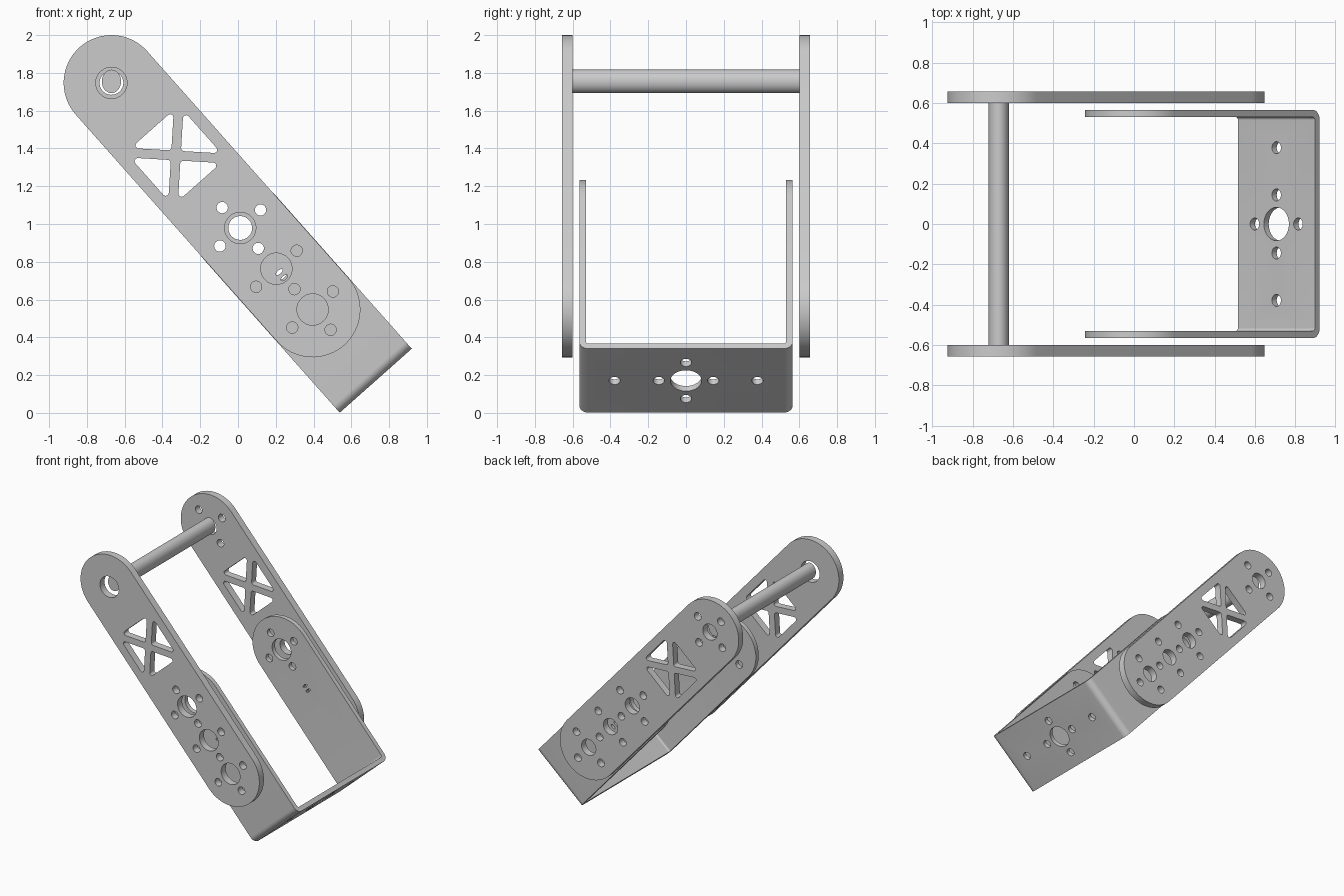
import bpy, bmesh
from math import cos, sin, pi, atan2
from mathutils import Matrix, Vector

if "Cube" in bpy.data.objects:
    bpy.data.objects.remove(bpy.data.objects["Cube"])

# Arm frame: u runs down the arm from the rod axis, w across it, y is depth
A = Vector((-0.67, 0, 1.747))
U = Vector((1.065, 0, -1.2)).normalized()
W = Vector((-U.z, 0, U.x))
Y = Vector((0, 1, 0))
R, STEP, OFF = 0.253, 0.2885, 0.144
STATIONS = [1.027 + i * STEP for i in range(3)]
END = 2.108


def frame(x, y):
    z = x.cross(y)
    m = Matrix((x, y, z)).transposed().to_4x4()
    m.translation = A
    return m


FACE, SIDE, BASE = frame(U, W), frame(U, Y), frame(W, Y)


def ellipse(cx, cy, rx, ry=None, n=32):
    ry = ry or rx
    return [(cx + rx * cos(2 * pi * i / n), cy + ry * sin(2 * pi * i / n)) for i in range(n)]


def arc(cx, cy, r, a0, a1, n):
    return [(cx + r * cos(a0 + (a1 - a0) * i / n), cy + r * sin(a0 + (a1 - a0) * i / n))
            for i in range(n + 1)]


def prism(name, loops, z0, z1, mat):
    """Fill an outline (with holes), extrude it and place it in a frame."""
    bm = bmesh.new()
    for loop in loops:
        vs = [bm.verts.new((p[0], p[1], z0)) for p in loop]
        for i, v in enumerate(vs):
            bm.edges.new((v, vs[i - 1]))
    bmesh.ops.triangle_fill(bm, use_beauty=True, edges=bm.edges[:])
    ext = bmesh.ops.extrude_face_region(bm, geom=bm.faces[:], use_keep_orig=True)
    for g in ext["geom"]:
        if isinstance(g, bmesh.types.BMVert):
            g.co.z = z1
    bmesh.ops.recalc_face_normals(bm, faces=bm.faces[:])
    bm.transform(mat)
    me = bpy.data.meshes.new(name)
    bm.to_mesh(me)
    bm.free()
    ob = bpy.data.objects.new(name, me)
    bpy.context.collection.objects.link(ob)
    return ob


def activate(ob):
    bpy.ops.object.select_all(action='DESELECT')
    ob.select_set(True)
    bpy.context.view_layer.objects.active = ob


def boolean(ob, cutter, op):
    cutter.hide_render = True
    mod = ob.modifiers.new("cut", 'BOOLEAN')
    mod.operation, mod.solver, mod.object = op, 'EXACT', cutter
    activate(ob)
    bpy.ops.object.modifier_apply(modifier=mod.name)
    bpy.data.objects.remove(cutter)


def bolt_ring(u, w=0):
    return [(u - OFF, w), (u + OFF, w), (u, w - OFF), (u, w + OFF)]


def rounded_triangle(pts, r=0.017):
    out = []
    for i, p in enumerate(pts):
        p = Vector(p)
        d0 = (Vector(pts[i - 1]) - p).normalized()
        d1 = (Vector(pts[(i + 1) % 3]) - p).normalized()
        half = d0.angle(d1) / 2
        c = p + (d0 + d1).normalized() * (r / sin(half))
        s = p + d0 * (r * cos(half) / sin(half)) - c
        e = p + d1 * (r * cos(half) / sin(half)) - c
        a0, a1 = atan2(s.y, s.x), atan2(e.y, e.x)
        a1 = a0 + (a1 - a0 + pi) % (2 * pi) - pi
        out += arc(c.x, c.y, r, a0, a1, 6)
    return out


# Four-triangle cross-braced window
def window(cu):
    tris = []
    for k in range(4):
        c, s = cos(k * pi / 2), sin(k * pi / 2)
        tri = [(0.036, 0), (0.188, 0.152), (0.188, -0.152)]
        tris.append(rounded_triangle([(cu + c * x - s * y, s * x + c * y) for x, y in tri]))
    return tris


# Side plates (local z of FACE points to the front)
def plate_loops(hole_r, rod_bolts):
    loops = [arc(0, 0, R, pi / 2, 3 * pi / 2, 32) +
             arc(STATIONS[2], 0, R, -pi / 2, pi / 2, 32)]
    loops += window(0.514)
    loops += [ellipse(u, 0, hole_r) for u in [0] + STATIONS]
    bolts = {}
    for u in STATIONS + ([0] if rod_bolts else []):
        for p in bolt_ring(u):
            bolts[(round(p[0], 2), round(p[1], 2))] = p   # neighbours share a hole
    return loops + [ellipse(*p, 0.03, n=24) for p in bolts.values()]


parts = [prism("front_side_plate", plate_loops(0.083, False), 0.6, 0.657, FACE),
         prism("back_side_plate", plate_loops(0.063, True), -0.657, -0.6, FACE)]

# U-shaped bracket: bent strip, rounded arm ends, drilled arms and base
OUT, T, BR = 0.565, 0.036, 0.05
top = STATIONS[0] - R - 0.02
c_u, c_y = END - BR, OUT - BR
outer = arc(c_u, -c_y, BR, -pi / 2, 0, 8) + arc(c_u, c_y, BR, 0, pi / 2, 8)
inner = arc(c_u, c_y, BR - T, pi / 2, 0, 8) + arc(c_u, -c_y, BR - T, 0, -pi / 2, 8)
strip = ([(top, -OUT)] + outer + [(top, OUT), (top, OUT - T)] + inner + [(top, T - OUT)])
bracket = prism("u_bracket", [strip], -0.3, 0.3, SIDE)
RB = 0.255
outline = arc(STATIONS[0], 0, RB, pi / 2, 3 * pi / 2, 32) + [(2.3, -RB), (2.3, RB)]
boolean(bracket, prism("arm_outline", [outline], -0.7, 0.7, FACE), 'INTERSECT')
arm_holes = [ellipse(STATIONS[0], 0, 0.083)]
arm_holes += [ellipse(*p, 0.03, n=24) for p in bolt_ring(STATIONS[0])]
arm_holes += [ellipse(u, 0, 0.01, 0.022, 16) for u in (1.339, 1.379)]
base_holes = [ellipse(0, 0, 0.083)]
base_holes += [ellipse(*p, 0.03, n=24) for p in bolt_ring(0) + [(0, -0.378), (0, 0.378)]]
for h in arm_holes:
    boolean(bracket, prism("arm_drill", [h], -0.7, 0.7, FACE), 'DIFFERENCE')
for h in base_holes:
    boolean(bracket, prism("base_drill", [h], -2.3, -2.0, BASE), 'DIFFERENCE')
parts.append(bracket)

# Cross rod, slightly oval, with local x = world x and local y = world z
ROD = frame(Vector((1, 0, 0)), Vector((0, 0, 1)))
parts.append(prism("cross_rod", [ellipse(0, 0.008, 0.051, 0.062)], -0.6, 0.6, ROD))

for ob in parts:
    activate(ob)
    bpy.ops.object.shade_smooth_by_angle(angle=0.5)
